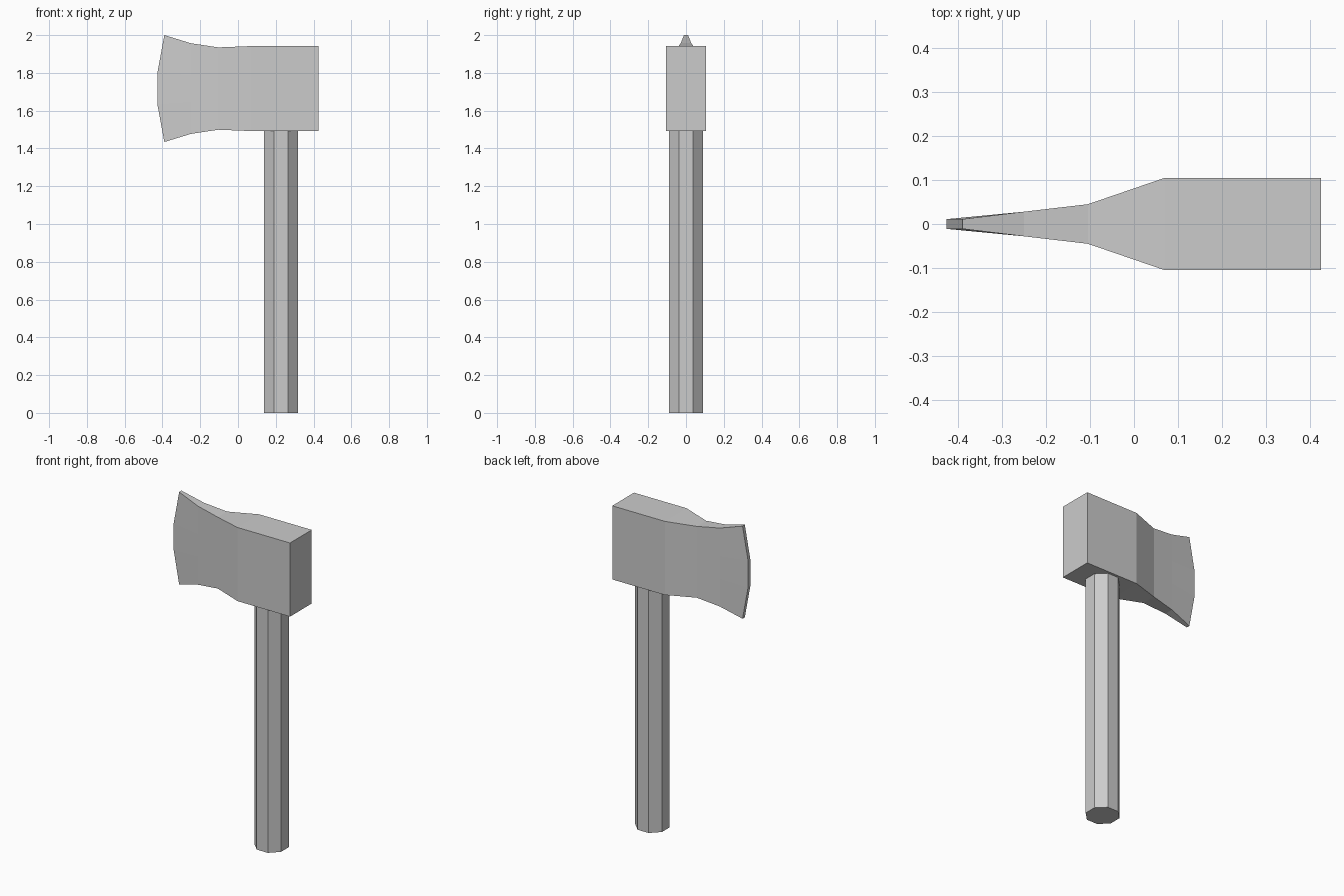
import bpy, bmesh
from math import pi, cos

if "Cube" in bpy.data.objects:
    bpy.data.objects.remove(bpy.data.objects["Cube"])

# Axe head: lofted cross-sections (x, half width, half height), poll to bit
MID_Z = 1.717
STATIONS = [(0.425, 0.105, 0.225), (0.07, 0.105, 0.225), (0.0, 0.081, 0.222),
            (-0.105, 0.045, 0.218), (-0.25, 0.028, 0.24), (-0.39, 0.011, 0.283)]
ROWS = (-1, -0.29, 0.29, 1)   # height fractions
BULGE = 0.037                 # curved cutting edge

bm = bmesh.new()
rings = []
for i, (x, w, h) in enumerate(STATIONS):
    last = i == len(STATIONS) - 1
    ring = []
    for side, rows in ((-1, ROWS), (1, ROWS[::-1])):
        for r in rows:
            px = x - BULGE if last and abs(r) < 1 else x
            ring.append(bm.verts.new((px, side * w, MID_Z + r * h)))
    rings.append(ring)
n = len(rings[0])
for a, b in zip(rings, rings[1:]):
    for k in range(n):
        j = (k + 1) % n
        bm.faces.new((a[k], a[j], b[j], b[k]))
for ring in (rings[0], rings[-1]):
    for k in range(3):
        bm.faces.new((ring[k], ring[k + 1], ring[n - 2 - k], ring[n - 1 - k]))
bmesh.ops.recalc_face_normals(bm, faces=bm.faces)
mesh = bpy.data.meshes.new("axe_head")
bm.to_mesh(mesh)
bm.free()
head = bpy.data.objects.new("axe_head", mesh)
bpy.context.collection.objects.link(head)

# Handle: octagonal shaft with flats facing the axes
height = 1.495
bpy.ops.mesh.primitive_cylinder_add(vertices=8, radius=0.09 / cos(pi / 8), depth=height,
                                    location=(0.227, 0, height / 2), rotation=(0, 0, pi / 8))
handle = bpy.context.object
handle.name = "handle"
